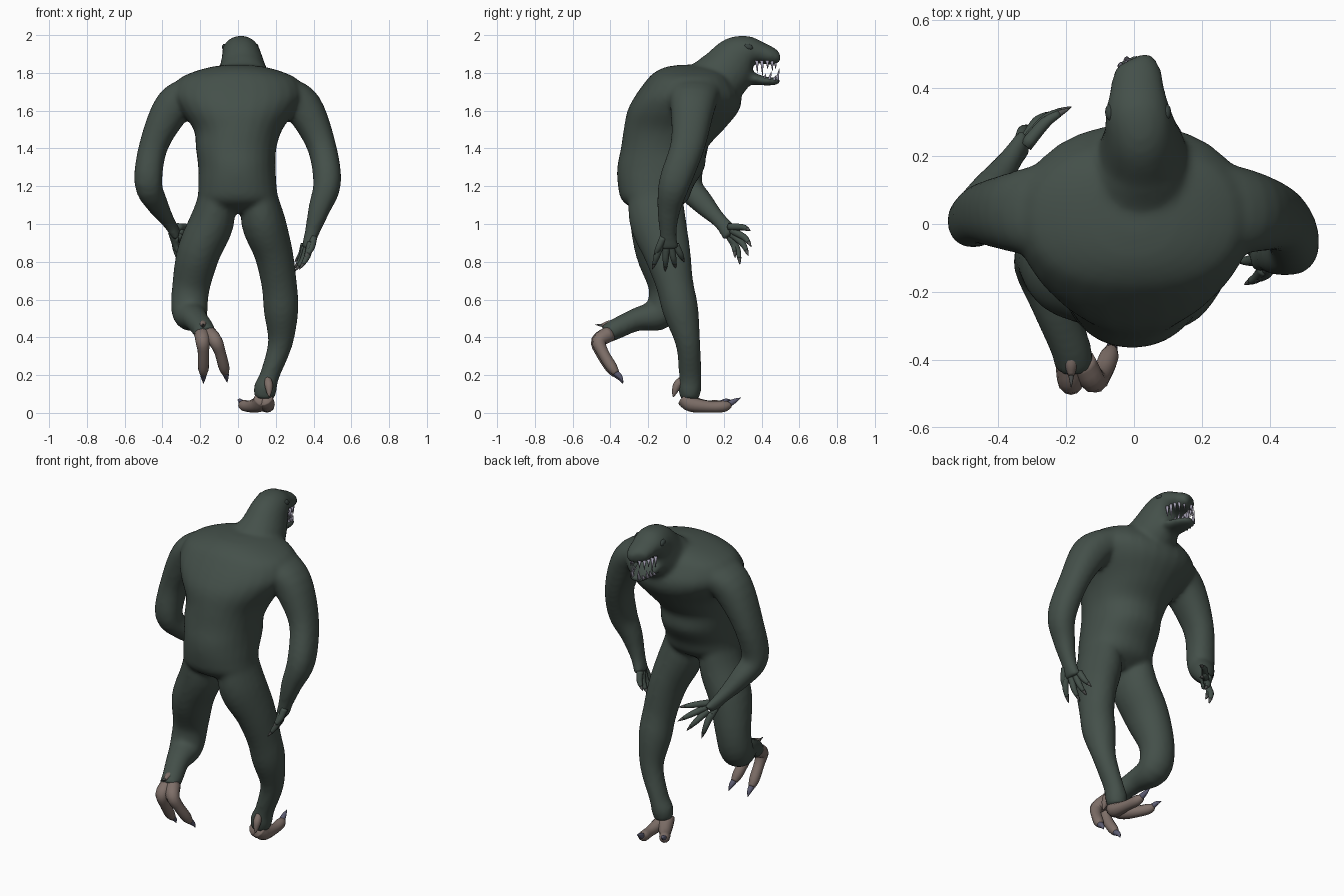
import bpy, bmesh, math
from mathutils import Vector


def material(name, rgb):
    m = bpy.data.materials.new(name)
    m.diffuse_color = (*rgb, 1)
    return m


HIDE = material("dark green hide", (.058, .080, .068))
FOOT = material("pinkish foot skin", (.21, .16, .14))
CLAW = material("blue grey claw", (.11, .11, .17))
NAIL = material("grey fingernail", (.085, .088, .085))
TOOTH = material("tooth", (.38, .36, .46))
EYE = material("eye", (.04, .055, .05))


def loft(bm, sections, segs=20, steps=4, flat=False, power=1):
    """Smooth closed tube through (x, y, z, rx, ry) sections; flat keeps rings level."""
    pts = [Vector(s if len(s) == 5 else (*s, s[3])) for s in sections]
    P = [pts[0] * 2 - pts[1]] + pts + [pts[-1] * 2 - pts[-2]]
    path = []
    for i in range(1, len(P) - 2):
        a, b, c, d = P[i - 1:i + 3]
        for k in range(steps):
            t = k / steps
            path.append(.5 * (2 * b + (c - a) * t + (2 * a - 5 * b + 4 * c - d) * t * t
                              + (3 * b - a - 3 * c + d) * t ** 3))
    path.append(pts[-1])
    rings = []
    for i, p in enumerate(path):
        tan = (path[min(i + 1, len(path) - 1)] - path[max(i - 1, 0)]).to_3d().normalized()
        if flat:
            tan = Vector((0, 0, 1))
        u = Vector((1, 0, 0))
        u = (u - tan * u.dot(tan)).normalized()
        v = tan.cross(u)
        rx, ry = max(p[3], .001), max(p[4], .001)
        c = p.to_3d()
        ring = []
        for j in range(segs):
            ca, sa = math.cos(2 * math.pi * j / segs), math.sin(2 * math.pi * j / segs)
            ca, sa = (math.copysign(abs(q) ** power, q) for q in (ca, sa))
            ring.append(bm.verts.new(c + u * rx * ca + v * ry * sa))
        rings.append(ring)
    faces = [bm.faces.new((r[j], r[(j + 1) % segs], q[(j + 1) % segs], q[j]))
             for r, q in zip(rings, rings[1:]) for j in range(segs)]
    faces += [bm.faces.new(rings[0][::-1]), bm.faces.new(rings[-1])]
    bmesh.ops.recalc_face_normals(bm, faces=faces)


def finish(name, bm, mat):
    for f in bm.faces:
        f.smooth = True
    me = bpy.data.meshes.new(name)
    bm.to_mesh(me)
    bm.free()
    me.materials.append(mat)
    ob = bpy.data.objects.new(name, me)
    bpy.context.collection.objects.link(ob)
    return ob


def build(name, lofts, mat, segs=20, steps=4):
    bm = bmesh.new()
    for s in lofts:
        loft(bm, s, segs, steps)
    return finish(name, bm, mat)


# Body masses, fused into one skin
torso = [(0, -.16, 1.06, .12, .08), (0, -.165, 1.12, .205, .17), (-.003, -.16, 1.2, .207, .20),
         (-.006, -.132, 1.3, .205, .232), (-.01, -.117, 1.4, .213, .228), (0, -.065, 1.5, .235, .265),
         (0, -.015, 1.6, .305, .295), (0, .012, 1.68, .345, .28), (0, .02, 1.76, .32, .23),
         (0, .025, 1.8, .25, .195), (0, .03, 1.83, .15, .14), (0, .03, 1.843, .06, .06)]
head = [(0, .03, 1.68, .2, .13), (.02, .12, 1.735, .165, .14), (.025, .2, 1.79, .135, .145),
        (.02, .27, 1.875, .108, .125), (.012, .33, 1.91, .097, .09), (.01, .39, 1.907, .082, .06),
        (.01, .44, 1.892, .073, .05), (.005, .475, 1.88, .058, .04), (0, .487, 1.877, .035, .025)]
jaw = [(.015, .26, 1.79, .085, .06), (.01, .34, 1.772, .075, .035), (.01, .42, 1.757, .065, .024),
       (.0, .47, 1.755, .05, .02), (-.005, .495, 1.757, .03, .014)]
right_arm = [(.24, .04, 1.71, .08, .15), (.345, .035, 1.62, .10, .12), (.44, .01, 1.42, .077, .092),
             (.472, -.06, 1.22, .074, .084), (.43, -.09, 1.08, .058, .062),
             (.39, -.095, .95, .038, .045), (.365, -.09, .87, .03, .055)]
left_arm = [(-.24, .04, 1.71, .08, .15), (-.345, .035, 1.62, .10, .12), (-.445, .03, 1.42, .077, .09),
            (-.475, .01, 1.22, .074, .075), (-.43, .09, 1.11, .058, .06),
            (-.37, .18, 1.015, .036, .04), (-.325, .24, .945, .025, .052)]
right_leg = [(.115, -.165, 1.18, .085, .14), (.132, -.15, 1.02, .117, .15), (.187, -.10, .85, .103, .125),
             (.218, -.06, .68, .094, .10), (.228, -.028, .54, .092, .095), (.224, .01, .37, .066, .066),
             (.168, .022, .2, .052, .06), (.145, .02, .13, .062, .062), (.14, .02, .075, .052, .05)]
left_leg = [(-.115, -.165, 1.18, .085, .14), (-.135, -.155, 1.02, .117, .142), (-.208, -.135, .85, .115, .132),
            (-.25, -.10, .66, .10, .098), (-.255, -.135, .53, .095, .09), (-.225, -.26, .495, .068, .062),
            (-.185, -.37, .445, .06, .056), (-.175, -.425, .415, .058, .05)]
bm = bmesh.new()
loft(bm, torso, 28, flat=True, power=.93)
for arm in (right_arm, left_arm):
    loft(bm, arm, power=.9)
for part in (head, jaw, right_leg, left_leg):
    loft(bm, part)
body = finish("body", bm, HIDE)
rm = body.modifiers.new("fuse", 'REMESH')
rm.mode = 'VOXEL'
rm.voxel_size = .013
rm.use_smooth_shade = True
sm = body.modifiers.new("soften", 'SMOOTH')
sm.factor = .5
sm.iterations = 8


# Fingers and their claws: knuckle base to tip with a slight bend
def hand(name, fingers, bend):
    digits, nails = [], []
    for b, t in fingers:
        b, t = Vector(b), Vector(t)
        m = b.lerp(t, .5) + Vector(bend)
        n = b.lerp(t, .8) + Vector(bend) * .6
        digits.append([(*b, .02), (*m, .017), (*n, .011)])
        nails.append([(*n, .0105), (*n.lerp(t, .6), .006), (*t, .001)])
    build(name + "_fingers", digits, HIDE, 10)
    build(name + "_claws", nails, NAIL, 8)


hand("right_hand", [((.385, -.13, .90), (.325, -.178, .76)), ((.368, -.105, .88), (.30, -.11, .75)),
                    ((.355, -.08, .88), (.297, -.055, .765)), ((.35, -.055, .89), (.30, -.01, .80)),
                    ((.40, -.12, .93), (.355, -.17, .82))], (.012, 0, 0))
hand("left_hand", [((-.32, .23, .985), (-.19, .34, .965)), ((-.315, .245, .965), (-.185, .345, .88)),
                   ((-.32, .245, .945), (-.235, .33, .83)), ((-.335, .235, .93), (-.305, .285, .785)),
                   ((-.35, .215, .955), (-.30, .26, .82))], (-.008, .012, .008))

# Feet: two toes and a heel spur each
build("right_foot", [
    [(.14, -.005, .075, .045), (.155, .03, .045, .04), (.155, .13, .032, .03), (.145, .20, .035, .03), (.138, .235, .045, .017)],
    [(.13, .0, .075, .045), (.11, .04, .045, .042), (.065, .11, .035, .032), (.03, .165, .04, .029), (.018, .19, .05, .016)],
    [(.155, -.01, .19, .015), (.163, -.045, .15, .022), (.165, -.06, .11, .014), (.165, -.068, .085, .003)]],
    FOOT, 12)
build("left_foot", [
    [(-.19, -.405, .42, .042), (-.187, -.465, .38, .038), (-.183, -.45, .32, .03), (-.183, -.40, .24, .029), (-.183, -.375, .205, .019)],
    [(-.155, -.405, .42, .042), (-.12, -.46, .38, .038), (-.095, -.44, .32, .03), (-.075, -.395, .245, .029), (-.067, -.37, .21, .019)],
    [(-.185, -.365, .47, .02), (-.185, -.41, .468, .02), (-.185, -.445, .462, .01)]],
    FOOT, 12)
build("toe_claws", [
    [(.14, .225, .045, .018), (.133, .26, .065, .012), (.128, .29, .08, .001)],
    [(.021, .183, .05, .016), (.01, .21, .065, .011), (-.002, .235, .07, .001)],
    [(-.183, -.38, .21, .019), (-.183, -.352, .185, .013), (-.183, -.335, .155, .001)],
    [(-.068, -.375, .215, .019), (-.062, -.348, .19, .013), (-.057, -.332, .16, .001)]], CLAW, 10)
build("heel_claw", [[(-.185, -.435, .463, .011), (-.185, -.482, .467, .001)]], NAIL, 10)

# Teeth along both jaws
teeth = []
for side in (-1, 1):
    for y, w, up, low in ((.375, .066, .05, .0), (.402, .062, .065, .02), (.43, .057, .03, .03),
                          (.455, .046, .04, .01), (.472, .025, .03, .045)):
        x = .008 + side * w
        teeth.append([(x, y, 1.866, .010), (x, y + .003, 1.85 - up, .001)])
        x = .0 + side * w * .85
        teeth.append([(x, y + .01, 1.76, .010), (x, y + .022, 1.778 + low, .001)])
build("teeth", teeth, TOOTH, 8, 2)

# Eyes, barely proud of the head
for side, label in ((-1, "left"), (1, "right")):
    x = .012 + side * .083
    build(label + "_eye", [[(x, .305, 1.945, .002), (x, .315, 1.942, .011, .012),
                            (x, .33, 1.937, .014, .017), (x, .345, 1.932, .011, .012),
                            (x, .355, 1.93, .002)]], EYE, 12)
